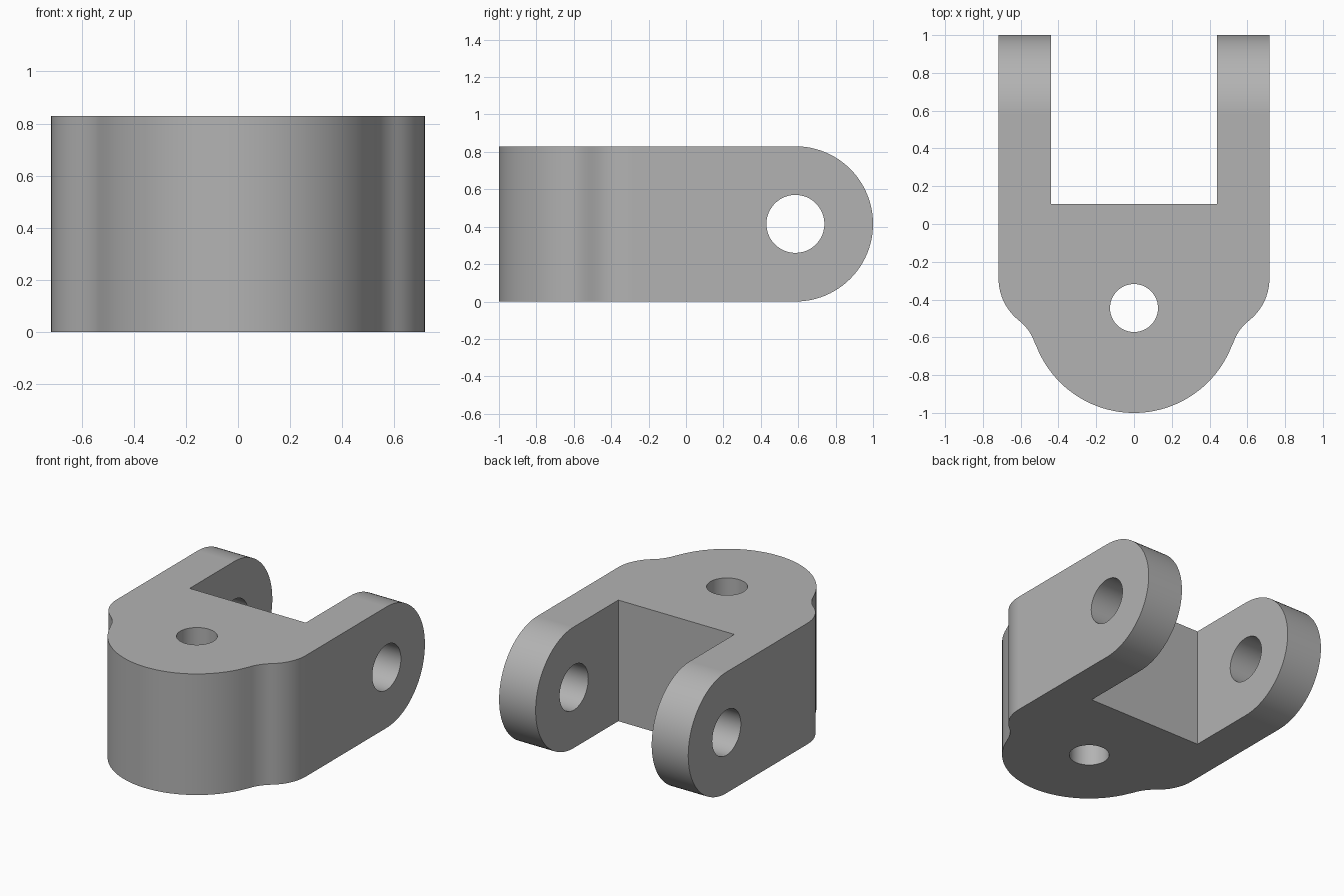
import bpy, bmesh
from math import cos, sin, radians, atan2, degrees
from mathutils import Vector

if "Cube" in bpy.data.objects:
    bpy.data.objects.remove(bpy.data.objects["Cube"], do_unlink=True)

HEIGHT = 0.83
R_END = HEIGHT / 2
PIVOT_Y = 1 - R_END

grey = bpy.data.materials.new("plain grey")
grey.use_nodes = True
colour = (0.45, 0.45, 0.45, 1)
grey.diffuse_color = colour
grey.node_tree.nodes["Principled BSDF"].inputs["Base Color"].default_value = colour


def arc(cx, cy, r, start, end, steps):
    angles = [radians(start + (end - start) * i / steps) for i in range(steps + 1)]
    return [(cx + r * cos(a), cy + r * sin(a)) for a in angles]


def prism(name, points, depth):
    """Extrude a closed 3D outline along the vector depth."""
    bm = bmesh.new()
    face = bm.faces.new([bm.verts.new(p) for p in points])
    new = bmesh.ops.extrude_face_region(bm, geom=[face])["geom"]
    verts = [v for v in new if isinstance(v, bmesh.types.BMVert)]
    bmesh.ops.translate(bm, verts=verts, vec=Vector(depth))
    bmesh.ops.recalc_face_normals(bm, faces=bm.faces[:])
    mesh = bpy.data.meshes.new(name)
    bm.to_mesh(mesh)
    bm.free()
    mesh.materials.append(grey)
    obj = bpy.data.objects.new(name, mesh)
    bpy.context.collection.objects.link(obj)
    return obj


def combine(target, cutter, operation):
    bpy.context.view_layer.objects.active = target
    mod = target.modifiers.new("cut", 'BOOLEAN')
    mod.object = cutter
    mod.operation = operation
    mod.solver = 'EXACT'
    bpy.ops.object.modifier_apply(modifier=mod.name)
    bpy.data.objects.remove(cutter, do_unlink=True)


# Plan outline: fork arms, rounded shoulders, concave fillets, round nose
NOSE_Y, NOSE_R = -0.445, 0.555
half = [(0.44, 0.105), (0.44, 1.1), (0.717, 1.1)]
half += arc(0.437, -0.29, 0.28, 0, -52, 10)
fx, fy = 0.437 + 0.53 * cos(radians(52)), -0.29 - 0.53 * sin(radians(52))
nose_angle = degrees(atan2(fy - NOSE_Y, fx))
half += arc(fx, fy, 0.25, 128, 180 + nose_angle, 8)[1:]
half += arc(0, NOSE_Y, NOSE_R, nose_angle, -90, 24)[1:]
outline = half + [(-x, y) for x, y in reversed(half[:-1])]
clevis = prism("clevis_bracket", [(x, y, -0.1) for x, y in outline], (0, 0, 1.1))

# Side outline rounds the arm ends
side = [(-1.2, HEIGHT), (-1.2, 0)] + arc(PIVOT_Y, R_END, R_END, -90, 90, 48)
combine(clevis, prism("side_profile", [(-1, y, z) for y, z in side], (2, 0, 0)), 'INTERSECT')

# Cross pin hole through both arms, then the vertical hole in the base
pin = arc(PIVOT_Y, R_END, 0.155, 0, 360, 48)[:-1]
combine(clevis, prism("pin_cutter", [(-1, y, z) for y, z in pin], (2, 0, 0)), 'DIFFERENCE')
bolt = arc(0, NOSE_Y, 0.127, 0, 360, 48)[:-1]
combine(clevis, prism("bolt_cutter", [(x, y, -0.2) for x, y in bolt], (0, 0, 1.4)), 'DIFFERENCE')

# Smooth curved walls with crisp rims
bpy.ops.object.select_all(action='DESELECT')
clevis.select_set(True)
bpy.context.view_layer.objects.active = clevis
bpy.ops.object.shade_smooth_by_angle(angle=radians(30))
weighted = clevis.modifiers.new("weighted_normals", 'WEIGHTED_NORMAL')
weighted.keep_sharp = True
